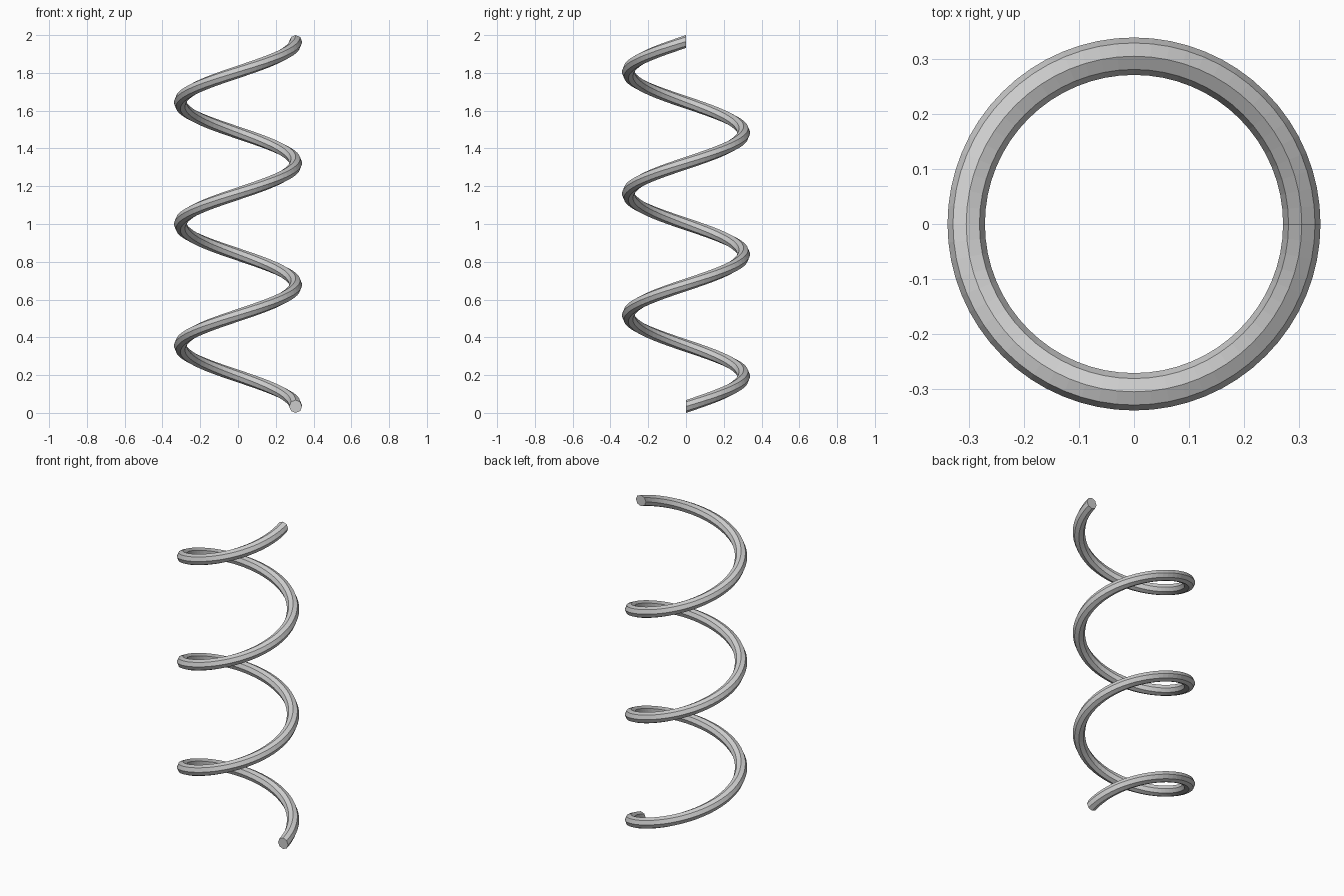
import bpy, bmesh
from math import sin, cos, tau

if "Cube" in bpy.data.objects:
    bpy.data.objects.remove(bpy.data.objects["Cube"])

COIL_R, WIRE_R = 0.305, 0.034   # coil radius, wire radius
TURNS, STEPS, SIDES = 3, 64, 8
HEIGHT = 2.0

bm = bmesh.new()
n = TURNS * STEPS
rise = HEIGHT - 2 * WIRE_R

# Octagonal wire section kept in the vertical plane and screwed upward
rings = []
for i in range(n + 1):
    a = tau * i / STEPS
    zc = WIRE_R + rise * i / n
    ring = []
    for k in range(SIDES):
        t = tau * k / SIDES
        r = COIL_R + WIRE_R * cos(t)
        ring.append(bm.verts.new((r * cos(a), r * sin(a), zc + WIRE_R * sin(t))))
    rings.append(ring)

# Wire skin
for lo, hi in zip(rings, rings[1:]):
    for k in range(SIDES):
        j = (k + 1) % SIDES
        bm.faces.new((lo[k], lo[j], hi[j], hi[k]))

# Flat end caps
bm.faces.new(rings[0])
bm.faces.new(rings[-1])
bmesh.ops.recalc_face_normals(bm, faces=bm.faces)

mesh = bpy.data.meshes.new("coil_spring")
bm.to_mesh(mesh)
bm.free()
bpy.context.collection.objects.link(bpy.data.objects.new("coil_spring", mesh))
